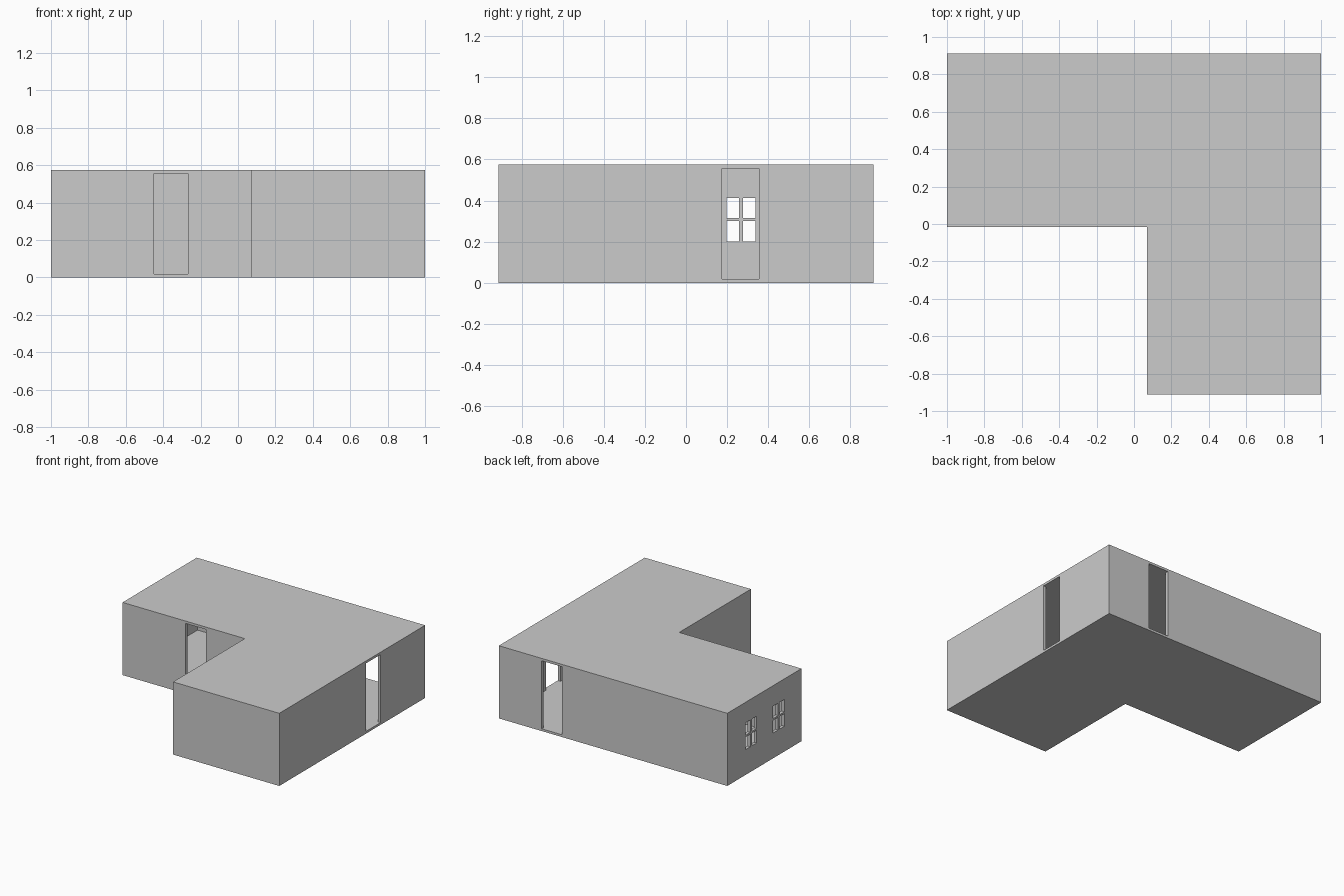
import bpy, bmesh

if "Cube" in bpy.data.objects:
    bpy.data.objects.remove(bpy.data.objects["Cube"])

T = 0.025                 # wall thickness
H, ROOF, FLOOR = 0.575, 0.56, 0.018


def footprint(inset):
    """L-shaped plan, moved inwards by inset."""
    i = inset
    return [(-1 + i, -0.015 + i), (0.07 + i, -0.015 + i), (0.07 + i, -0.912 + i),
            (1 - i, -0.912 + i), (1 - i, 0.912 - i), (-1 + i, 0.912 - i)]


def prism(name, outline, z0, z1):
    bm = bmesh.new()
    face = bm.faces.new([bm.verts.new((x, y, z0)) for x, y in outline])
    top = bmesh.ops.extrude_face_region(bm, geom=[face])["geom"]
    verts = [v for v in top if isinstance(v, bmesh.types.BMVert)]
    bmesh.ops.translate(bm, verts=verts, vec=(0, 0, z1 - z0))
    bmesh.ops.recalc_face_normals(bm, faces=bm.faces)
    mesh = bpy.data.meshes.new(name)
    bm.to_mesh(mesh)
    bm.free()
    obj = bpy.data.objects.new(name, mesh)
    bpy.context.collection.objects.link(obj)
    return obj


def box(name, x0, x1, y0, y1, z0, z1):
    return prism(name, [(x0, y0), (x1, y0), (x1, y1), (x0, y1)], z0, z1)


# Walls, floor inside them, roof slab on top
walls = prism("walls", footprint(0), 0, ROOF)
prism("floor", footprint(T), 0, FLOOR)
prism("roof", footprint(0), ROOF, H)

# Room interior
cutters = [prism("room_cutter", footprint(T), -0.1, 0.7)]

# Three doorways: front, right and back
D0, D1 = FLOOR, 0.556
cutters += [
    box("front_door_cutter", -0.45, -0.268, -0.1, 0.1, D0, D1),
    box("right_door_cutter", 0.9, 1.1, 0.175, 0.355, D0, D1),
    box("back_door_cutter", 0.445, 0.625, 0.8, 1.0, D0, D1),
]

# Two four-pane windows in the left wall
for yc in (0.268, 0.615):
    for y0, y1 in ((yc - 0.07, yc - 0.009), (yc + 0.009, yc + 0.07)):
        for z0, z1 in ((0.2, 0.3), (0.314, 0.412)):
            cutters.append(box("pane_cutter", -1.1, -0.9, y0, y1, z0, z1))

# Cut all openings, then discard the cutters
for c in cutters:
    m = walls.modifiers.new("opening", 'BOOLEAN')
    m.operation, m.solver, m.object = 'DIFFERENCE', 'EXACT', c
    c.hide_render = True
bpy.context.view_layer.update()
result = bpy.data.meshes.new_from_object(
    walls.evaluated_get(bpy.context.evaluated_depsgraph_get()))
walls.modifiers.clear()
walls.data = result
for c in cutters:
    bpy.data.objects.remove(c)
